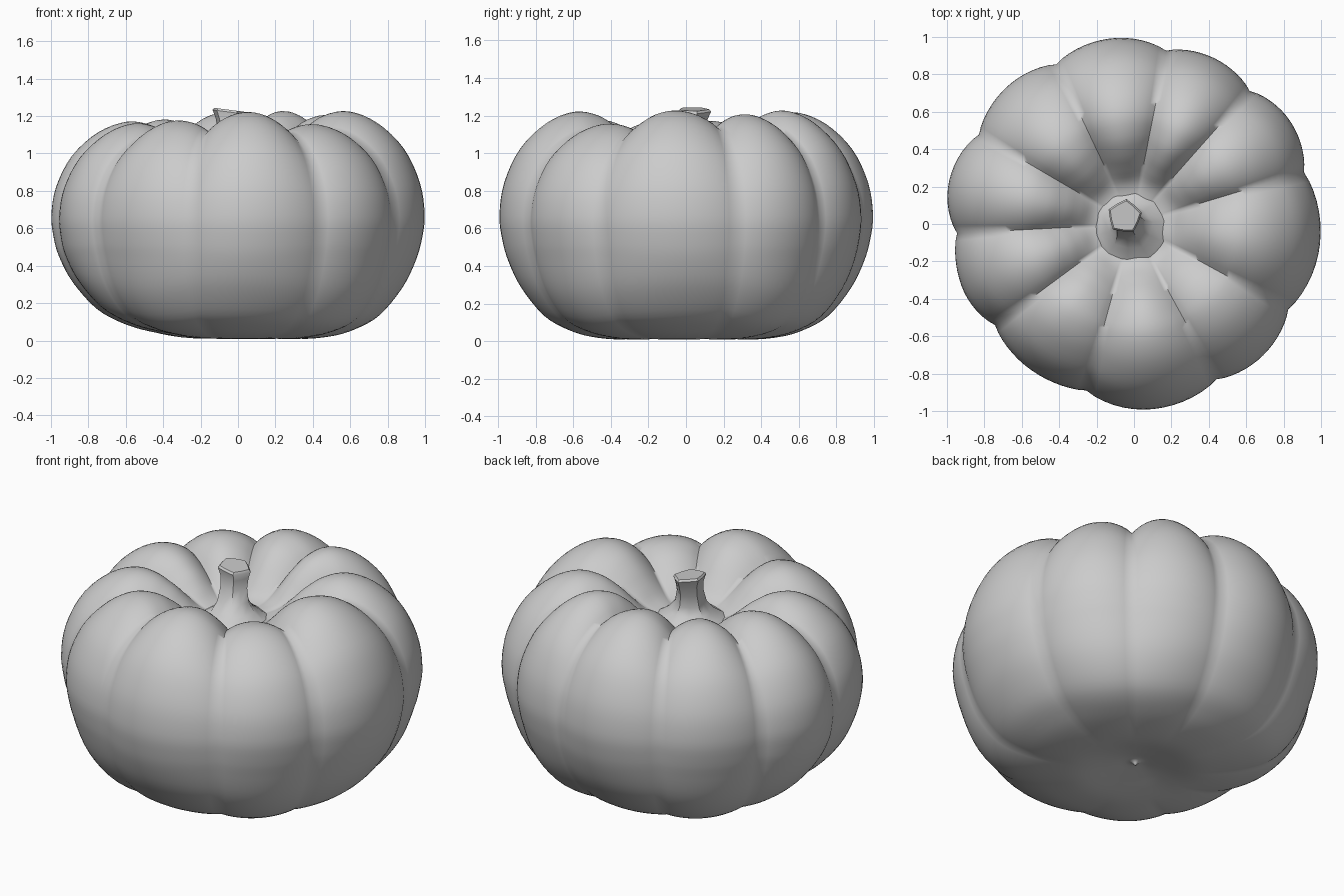
import bpy, bmesh, math
from mathutils import Vector

if "Cube" in bpy.data.objects:
    bpy.data.objects.remove(bpy.data.objects["Cube"])

# Directions of the grooves (degrees), and reach / top height of the rib that follows each one
GROOVES = [17, 49, 79.5, 116, 150, 183, 216, 254, 298, 331]
REACH = [1.0, 0.985, 1.0, 1.0, 1.015, 0.98, 0.955, 0.995, 0.985, 1.0]
TOP = [1.205, 1.225, 1.215, 1.18, 1.17, 1.16, 1.175, 1.22, 1.155, 1.225]

# Rib profile from underside dimple to stem hollow: radius, height, groove depth
PROFILE = [(0, .035, 0), (.035, .065, 0), (.15, .045, 0), (.33, .01, .0), (.5, .022, .008),
           (.63, .06, .014), (.76, .135, .02), (.88, .28, .028), (.95, .42, .036), (.985, .54, .044),
           (1, .67, .052), (.975, .84, .06), (.89, 1.02, .07), (.75, 1.155, .08), (.6, 1.215, .085),
           (.47, 1.195, .08), (.37, 1.13, .06), (.29, 1.05, .035), (.21, .975, .008),
           (.1, .95, 0), (0, .95, 0)]


def spline(points, steps):
    """Catmull-Rom curve through the points."""
    p = [Vector(q) for q in points]
    p = [p[0]] + p + [p[-1]]
    out = []
    for i in range(1, len(p) - 2):
        a, b, c, d = p[i - 1:i + 3]
        for s in range(steps):
            t = s / steps
            out.append(0.5 * (2 * b + (c - a) * t + (2 * a - 5 * b + 4 * c - d) * t * t
                              + (3 * b - a - 3 * c + d) * t ** 3))
    return out + [p[-2]]


def skin(name, rings, angle):
    """Closed surface through rings of equal size, capped at both ends."""
    bm = bmesh.new()
    rows = [[bm.verts.new(v) for v in ring] for ring in rings]
    n = len(rows[0])
    for lo, hi in zip(rows, rows[1:]):
        for i in range(n):
            j = (i + 1) % n
            bm.faces.new((lo[i], lo[j], hi[j], hi[i]))
    bm.faces.new(rows[0][::-1])
    bm.faces.new(rows[-1])
    mesh = bpy.data.meshes.new(name)
    bm.to_mesh(mesh)
    bm.free()
    obj = bpy.data.objects.new(name, mesh)
    bpy.context.collection.objects.link(obj)
    bpy.context.view_layer.objects.active = obj
    obj.select_set(True)
    bpy.ops.object.shade_smooth_by_angle(angle=math.radians(angle))
    obj.select_set(False)
    return obj


# Columns around the body: angle, groove amount, reach and top height
SEG = 14
columns = []
for k, g in enumerate(GROOVES):
    width = (GROOVES[(k + 1) % 10] - g) % 360
    for s in range(SEG):
        t = s / SEG
        near = k - 1 if t < 0.5 else (k + 1) % 10
        w = 0.5 * abs(2 * t - 1) ** 2
        groove = 1 - (4 * t * (1 - t)) ** 0.9
        columns.append((math.radians(g + width * t), groove,
                        REACH[k] * (1 - w) + REACH[near] * w,
                        TOP[k] * (1 - w) + TOP[near] * w))

# Ribbed body: the profile is pushed inward along its normal at each groove
curve = spline(PROFILE, 4)[1:-1]
rings = []
for i, (r, z, depth) in enumerate(curve):
    a, b = curve[max(i - 1, 0)], curve[min(i + 1, len(curve) - 1)]
    tangent = Vector((b[0] - a[0], b[1] - a[1])).normalized()
    ring = []
    for ang, groove, reach, top in columns:
        rr = r - tangent.y * depth * groove
        zz = z + tangent.x * depth * groove
        rr *= 1 + (reach - 1) * min(1, r / 0.8)
        lift = max(0, (z - 0.6) / 0.615) * min(1, r / 0.4)
        zz += (top - 1.215) * lift
        # The underside rises at the left and is fuller on the diagonals
        zz += 0.09 * max(0, -math.cos(ang - 0.1)) ** 4 * r * max(0, 1 - z / 0.5)
        if z < 0.45:
            zz -= (0.045 * math.sin(2 * ang) ** 2 * math.sin(math.pi * z / 0.45)
                   * max(0, min(1, (r - 0.4) * 4)))
        ring.append((rr * math.cos(ang) - 0.01 * (1 - r), rr * math.sin(ang), max(zz, 0)))
    rings.append(ring)
skin("pumpkin_body", rings, 80)

# Ridged stem: centre x, centre y, height, radius, ridge depth, top tilt
STEM = [(-.015, -.02, .93, .23, 0, 0), (-.015, -.02, .965, .175, .03, 0), (-.02, -.015, 1.0, .125, .09, 0),
        (-.03, 0, 1.05, .09, .13, 0), (-.04, .02, 1.12, .077, .15, 0),
        (-.045, .035, 1.18, .08, .16, .08), (-.05, .04, 1.222, .094, .15, .13),
        (-.05, .04, 1.234, .084, .15, .13)]
rings = []
for cx, cy, z, rad, ridge, tilt in STEM:
    ring = []
    for i in range(10):
        a = math.radians(12 + 36 * i)
        q = rad * (1 - ridge * (i % 2))
        x, y = q * math.cos(a), q * math.sin(a)
        ring.append((cx + x, cy + y, z - tilt * x))
    rings.append(ring)
skin("stem", rings, 45)
